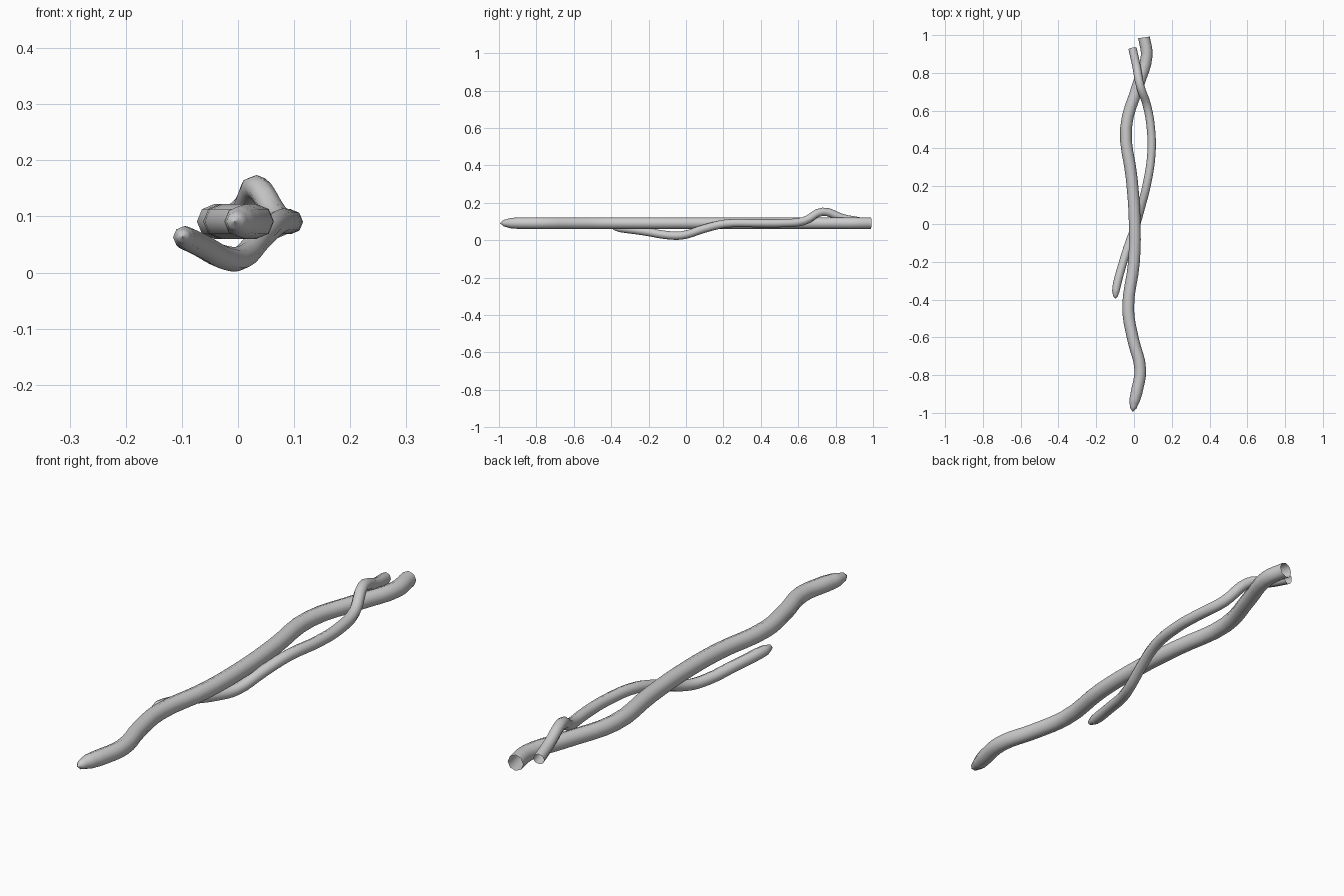
import bpy

if "Cube" in bpy.data.objects:
    bpy.data.objects.remove(bpy.data.objects["Cube"])


def vine(name, radius, path, tip):
    """Eight-sided tube along path: open at the back, pointed at the front."""
    curve = bpy.data.curves.new(name, 'CURVE')
    curve.dimensions = '3D'
    curve.bevel_depth = radius
    curve.bevel_resolution = 2
    curve.resolution_u = 4
    curve.twist_mode = 'Z_UP'
    spline = curve.splines.new('BEZIER')
    points = [(p, 1.0) for p in path] + tip
    spline.bezier_points.add(len(points) - 1)
    for bp, (co, r) in zip(spline.bezier_points, points):
        bp.co = co
        bp.radius = r
        bp.handle_left_type = bp.handle_right_type = 'AUTO'
    spline.use_smooth = True
    obj = bpy.data.objects.new(name, curve)
    bpy.context.collection.objects.link(obj)
    bpy.ops.object.select_all(action='DESELECT')
    obj.select_set(True)
    bpy.context.view_layer.objects.active = obj
    bpy.ops.object.convert(target='MESH')
    return obj


# thick vine, waving in a flat plane
Z = 0.091
thick = [(0.053, 0.988), (0.067, 0.89), (0.02, 0.73), (-0.042, 0.51),
         (-0.012, 0.24), (0.003, 0.03), (0.0, -0.2), (-0.031, -0.45),
         (-0.005, -0.61), (0.033, -0.77), (0.014, -0.89)]
vine("thick_vine", 0.031, [(x, y, Z) for x, y in thick],
     [((0.003, -0.935, Z), 0.9), ((-0.004, -0.975, Z), 0.55),
      ((-0.006, -0.995, Z), 0.0)])

# thin vine, passing under the thick one and back over it
vine("thin_vine", 0.022,
     [(-0.008, 0.93, 0.10), (0.012, 0.84, 0.117), (0.033, 0.73, 0.152),
      (0.068, 0.63, 0.102), (0.09, 0.5, 0.091), (0.092, 0.37, 0.091),
      (0.068, 0.21, 0.088), (0.04, 0.1, 0.062), (0.005, -0.02, 0.026),
      (-0.025, -0.1, 0.027), (-0.06, -0.21, 0.045), (-0.09, -0.32, 0.06)],
     [((-0.096, -0.355, 0.063), 0.9), ((-0.098, -0.382, 0.064), 0.55),
      ((-0.099, -0.396, 0.064), 0.0)])
